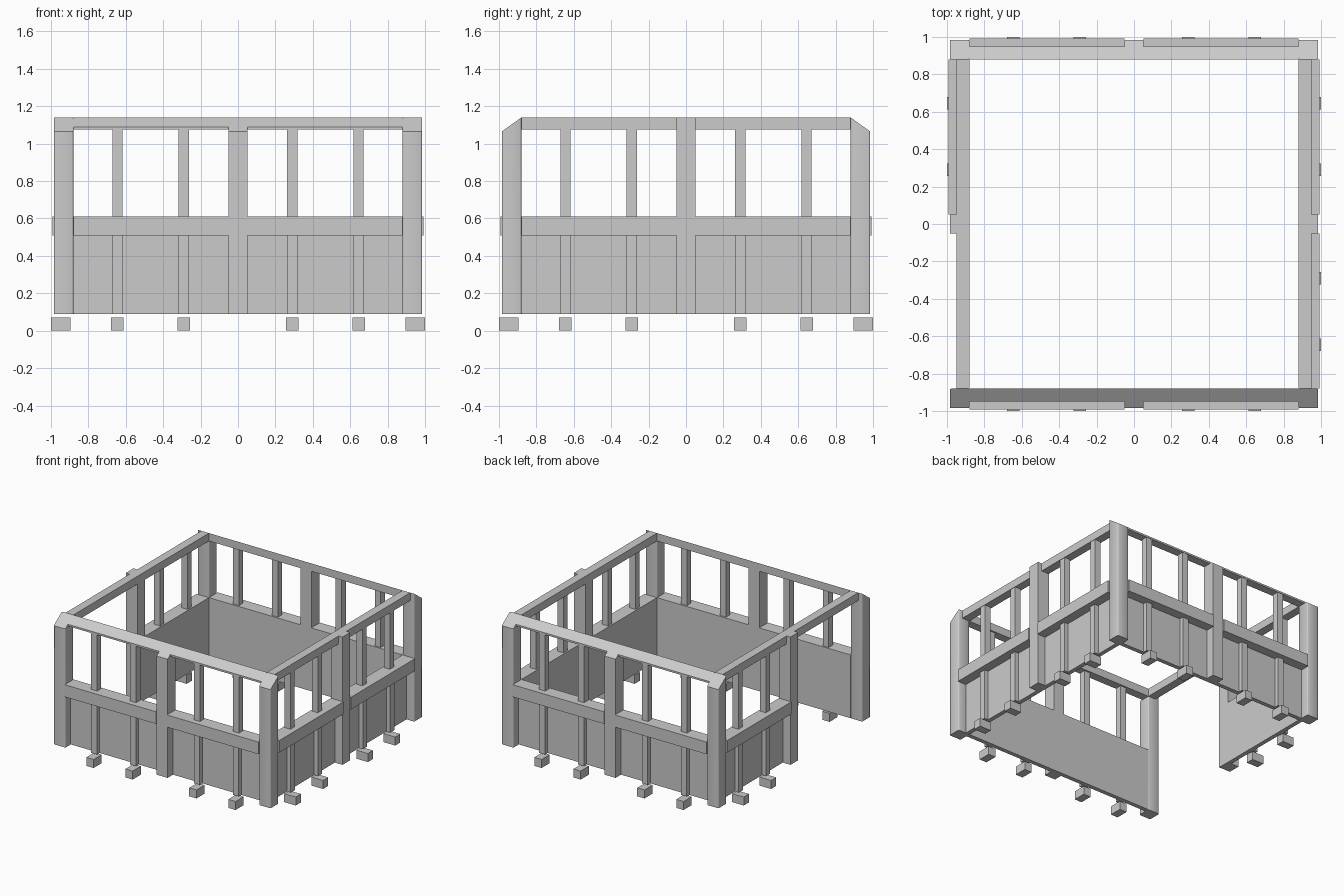
import bpy, bmesh, math
from mathutils import Matrix

cube = bpy.data.objects.get("Cube")
if cube:
    bpy.data.objects.remove(cube, do_unlink=True)

grey = bpy.data.materials.new("plain grey")
grey.use_nodes = True
grey.diffuse_color = (0.6, 0.6, 0.6, 1)
grey.node_tree.nodes["Principled BSDF"].inputs["Base Color"].default_value = (0.6, 0.6, 0.6, 1)

INNER, BEAM, POST, RAIL = 0.88, 0.95, 0.985, 0.993   # distances from the centre
BASE, SILL, LEDGE, HEAD, TOP = 0.09, 0.51, 0.61, 1.075, 1.14
EAVE = 1.065                                        # low end of the sloped tops


def prism(name, profile, u0, u1, angle=0.0, bevel=0.0):
    """Extrude an (outward, height) profile along a wall from u0 to u1."""
    bm = bmesh.new()
    rings = [[bm.verts.new((u, -v, z)) for v, z in profile] for u in (u0, u1)]
    bm.faces.new(rings[0])
    bm.faces.new(rings[1][::-1])
    n = len(profile)
    for i in range(n):
        j = (i + 1) % n
        bm.faces.new((rings[0][i], rings[1][i], rings[1][j], rings[0][j]))
    bmesh.ops.recalc_face_normals(bm, faces=bm.faces)
    if bevel:
        upright = [e for e in bm.edges
                   if abs(e.verts[0].co.z - e.verts[1].co.z) > 0.5]
        bmesh.ops.bevel(bm, geom=upright, offset=bevel, segments=2,
                        profile=0.5, affect='EDGES')
    bm.transform(Matrix.Rotation(angle, 4, 'Z'))
    mesh = bpy.data.meshes.new(name)
    bm.to_mesh(mesh)
    bm.free()
    mesh.materials.append(grey)
    obj = bpy.data.objects.new(name, mesh)
    bpy.context.collection.objects.link(obj)
    if bevel:
        bpy.context.view_layer.objects.active = obj
        obj.select_set(True)
        bpy.ops.object.shade_smooth_by_angle(angle=math.radians(50))
        obj.select_set(False)
    return obj


def rect(v0, v1, z0, z1):
    return [(v0, z0), (v1, z0), (v1, z1), (v0, z1)]


def roof_z(v):
    """Height of the sloped top at a given distance from the centre."""
    return TOP + (EAVE - TOP) * (v - INNER) / (POST - INNER)


def sloped(outer, z0):
    return [(INNER, z0), (outer, z0), (outer, roof_z(outer)), (INNER, TOP)]


def wall(side, angle, slope, bays=(-1, 1)):
    # Head beam and middle post
    beam = sloped(BEAM, HEAD) if slope else rect(INNER, BEAM, HEAD, TOP)
    middle = sloped(POST, BASE) if slope else rect(INNER, POST, BASE, TOP)
    prism(side + "_head_beam", beam, -INNER, INNER, angle)
    prism(side + "_middle_post", middle, -0.05, 0.05, angle)
    # Each bay: panel, rail, two studs and two feet
    for s in bays:
        def part(name, profile, a, b):
            lo, hi = sorted((s * a, s * b))
            prism(side + "_" + name, profile, lo, hi, angle)
        part("panel", rect(INNER, 0.915, BASE, SILL), 0.05, INNER)
        part("rail", rect(INNER, RAIL, SILL, LEDGE), 0.05, INNER)
        for c in (0.29, 0.645):
            part("lower_stud", rect(0.9, BEAM, BASE, SILL), c - 0.027, c + 0.027)
            part("window_stud", rect(0.893, 0.947, LEDGE, HEAD), c - 0.027, c + 0.027)
            part("foot", rect(0.895, 1.0, 0, 0.07), c - 0.033, c + 0.033)


wall("front", 0, True)
wall("left", math.pi / 2, False)
wall("back", math.pi, True)
wall("right", -math.pi / 2, False, bays=(-1,))      # front bay is the doorway

# Corner posts with sloped tops facing front and back
for end, angle in (("front", 0), ("back", math.pi)):
    for s in (-1, 1):
        lo, hi = sorted((s * INNER, s * POST))
        prism(end + "_corner_post", sloped(POST, BASE), lo, hi, angle, bevel=0.008)
